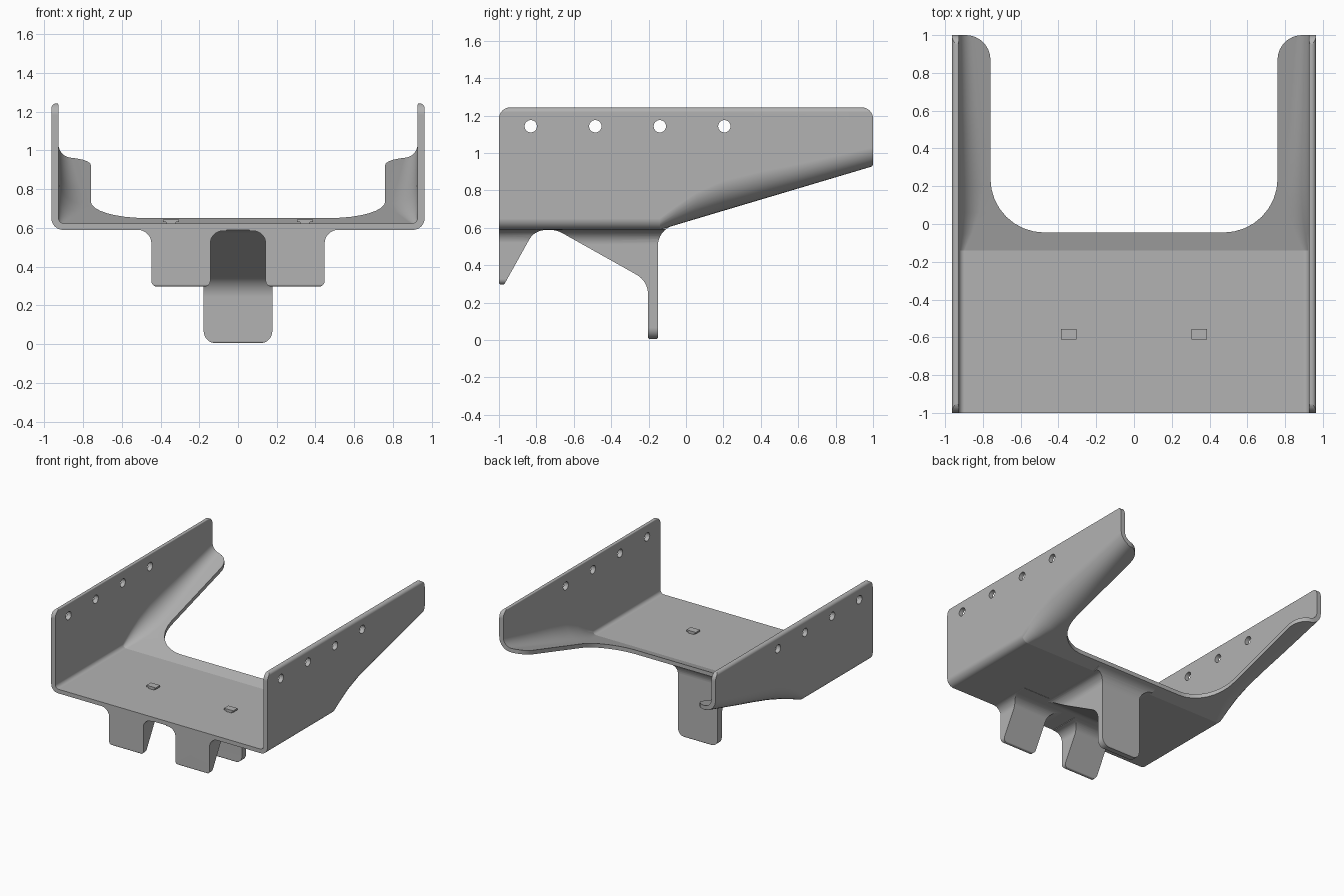
import bpy, bmesh, math
from mathutils import Vector

cube = bpy.data.objects.get("Cube")
if cube:
    bpy.data.objects.remove(cube, do_unlink=True)

grey = bpy.data.materials.new("plain grey")
grey.use_nodes = True
grey.diffuse_color = (0.45, 0.45, 0.45, 1)
grey.node_tree.nodes["Principled BSDF"].inputs["Base Color"].default_value = grey.diffuse_color


def rounded(corners, steps=8):
    """Polygon from (u, v, radius) corners, with each corner filleted."""
    out = []
    for i, (u, v, r) in enumerate(corners):
        p = Vector((u, v))
        if r == 0:
            out.append(p)
            continue
        a = (Vector(corners[i - 1][:2]) - p).normalized()
        b = (Vector(corners[(i + 1) % len(corners)][:2]) - p).normalized()
        half = a.angle(b) / 2
        centre = p + (a + b).normalized() * r / math.sin(half)
        start = p + a * r / math.tan(half) - centre
        end = p + b * r / math.tan(half) - centre
        sweep = start.angle_signed(end)
        for k in range(steps + 1):
            t = -sweep * k / steps
            c, s = math.cos(t), math.sin(t)
            out.append(centre + Vector((start.x * c - start.y * s, start.x * s + start.y * c)))
    return out


def loft(name, rings):
    """Closed solid through rings of 3D points."""
    bm = bmesh.new()
    loops = [[bm.verts.new(p) for p in ring] for ring in rings]
    n = len(loops[0])
    for a, b in zip(loops, loops[1:]):
        for i in range(n):
            bm.faces.new((a[i], a[(i + 1) % n], b[(i + 1) % n], b[i]))
    bm.faces.new(loops[0][::-1])
    bm.faces.new(loops[-1])
    bmesh.ops.recalc_face_normals(bm, faces=bm.faces)
    mesh = bpy.data.meshes.new(name)
    bm.to_mesh(mesh)
    bm.free()
    mesh.materials.append(grey)
    ob = bpy.data.objects.new(name, mesh)
    bpy.context.collection.objects.link(ob)
    return ob


PLACE = {"x": lambda p, d: (d, p.x, p.y),
         "y": lambda p, d: (p.x, d, p.y),
         "z": lambda p, d: (p.x, p.y, d)}


def prism(name, axis, corners, low, high):
    outline = rounded(corners)
    return loft(name, [[PLACE[axis](p, d) for p in outline] for d in (low, high)])


def combine(ob, tool, operation):
    mod = ob.modifiers.new("cut", "BOOLEAN")
    mod.operation, mod.object, mod.solver = operation, tool, "EXACT"
    bpy.context.view_layer.objects.active = ob
    bpy.ops.object.modifier_apply(modifier=mod.name)
    bpy.data.objects.remove(tool, do_unlink=True)


def finish(ob):
    bpy.ops.object.select_all(action="DESELECT")
    ob.select_set(True)
    bpy.context.view_layer.objects.active = ob
    bpy.ops.object.shade_smooth_by_angle(angle=math.radians(15))
    mod = ob.modifiers.new("even shading", "WEIGHTED_NORMAL")
    mod.keep_sharp = True


# Channel: a U section whose floor rises behind the bend
BEND, BASE, TOP, WIDE, WALL = -0.14, 0.59, 1.243, 0.963, 0.036


def section(y, radius):
    h = BASE + max(0, y - BEND) * 0.298
    inner = WIDE - WALL
    floor = h + 0.033
    half = [(WIDE, h, radius), (WIDE, TOP, 0.024), (inner, TOP, 0.008), (inner, floor, radius - 0.03)]
    corners = half + [(-x, z, r) for x, z, r in reversed(half)]
    return [(p.x, y, p.y) for p in rounded(corners)]


stations = [(-1, 0.06), (BEND, 0.06), (-0.05, 0.1), (0.06, 0.14), (0.2, 0.16),
            (0.4, 0.15), (0.6, 0.13), (0.8, 0.115), (1, 0.1)]
channel = loft("channel", [section(y, r) for y, r in stations])

# Rounded wall ends
combine(channel, prism("side_outline", "x", [
    (-1, 0.5, 0), (BEND, 0.5, 0), (1, 0.925, 0.03), (1, TOP + 0.001, 0.06),
    (-1, TOP + 0.001, 0.06)], -1.1, 1.1), "INTERSECT")

# Rear opening between the two arms, with flared rounded arm ends
opening = [(-0.76, -0.045, 0.285), (0.76, -0.045, 0.285), (0.76, 1.0, 0.13),
           (1.1, 1.0, 0), (1.1, 1.2, 0), (-1.1, 1.2, 0), (-1.1, 1.0, 0), (-0.76, 1.0, 0.13)]
combine(channel, prism("opening", "z", opening, 0.3, 1.1), "DIFFERENCE")

# Screw holes through both walls
for i in range(4):
    y, z, r = -0.83 + 0.345 * i, 1.143, 0.033
    ring = [Vector((y + r * math.cos(a), z + r * math.sin(a)))
            for a in (math.tau * k / 24 for k in range(24))]
    hole = loft("hole", [[(x, p.x, p.y) for p in ring] for x in (-1.1, 1.1)])
    combine(channel, hole, "DIFFERENCE")
finish(channel)

# Front feet: tapered wedges with flared roots
for name, s in (("front_foot_left", 1), ("front_foot_right", -1)):
    face = [(0.06, 0.61, 0), (0.06, 0.585, 0), (0.143, 0.585, 0.065), (0.143, 0.297, 0.03),
            (0.447, 0.297, 0.03), (0.447, 0.59, 0.07), (0.53, 0.59, 0), (0.53, 0.61, 0)]
    foot = prism(name, "y", [(s * x, z, r) for x, z, r in face], -1, -0.6)
    combine(foot, prism("wedge", "x", [
        (-1, 0.61, 0), (-1, 0.297, 0.012), (-0.972, 0.297, 0.012),
        (-0.81, 0.588, 0.1), (-0.66, 0.588, 0), (-0.66, 0.61, 0)], -1, 1), "INTERSECT")
    finish(foot)

# Rear tongue with its gusset
half = [(0.177, 0.006, 0.06), (0.177, 0.59, 0.08), (0.27, 0.59, 0), (0.27, 0.64, 0)]
tongue = prism("rear_tongue", "y", half + [(-x, z, r) for x, z, r in reversed(half)], -0.8, 0)
combine(tongue, prism("gusset", "x", [
    (-0.8, 0.605, 0), (-0.8, 0.588, 0), (-0.69, 0.588, 0.12), (-0.203, 0.315, 0.12),
    (-0.203, 0.004, 0.012), (-0.15, 0.004, 0.012), (-0.15, 0.588, 0.11),
    (-0.05, 0.617, 0), (-0.05, 0.625, 0), (-0.14, 0.605, 0)], -1, 1), "INTERSECT")
finish(tongue)

# Tie hooks on the floor: narrow stem under a wider head
for name, x in (("tie_hook_left", 0.345), ("tie_hook_right", -0.345)):
    hook = prism(name, "y", [(x + u, z, r) for u, z, r in (
        (-0.025, 0.61, 0), (0.025, 0.61, 0), (0.025, 0.632, 0.006), (0.041, 0.632, 0),
        (0.041, 0.645, 0), (-0.041, 0.645, 0), (-0.041, 0.632, 0), (-0.025, 0.632, 0.006))],
        -0.612, -0.557)
    finish(hook)
